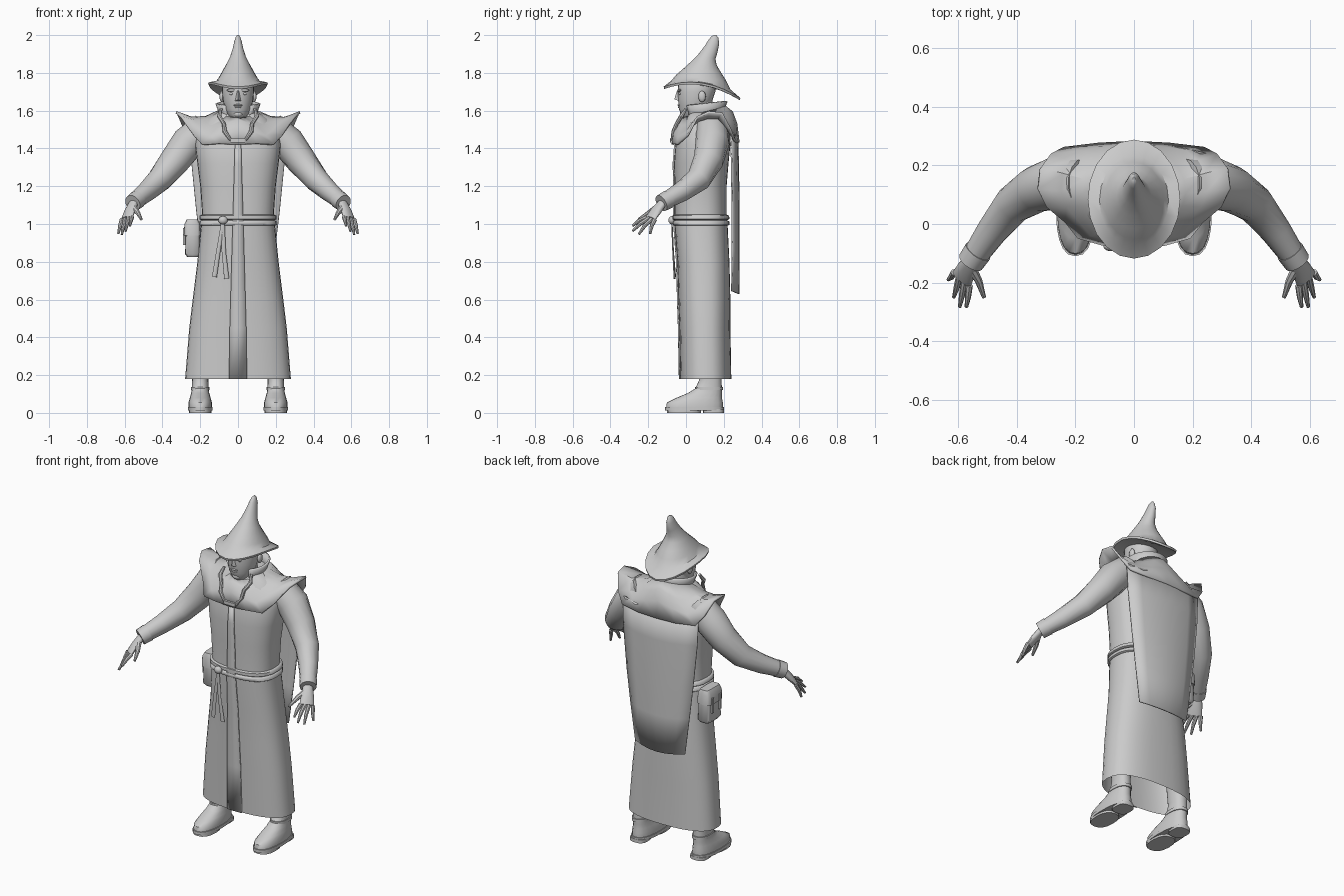
import bpy, bmesh, math
from mathutils import Vector

if "Cube" in bpy.data.objects:
    bpy.data.objects.remove(bpy.data.objects["Cube"])

GREY = bpy.data.materials.new("plain grey")
GREY.diffuse_color = (0.6, 0.6, 0.6, 1)
GREY.use_nodes = True
GREY.node_tree.nodes["Principled BSDF"].inputs["Base Color"].default_value = GREY.diffuse_color


def make(name, verts, faces, angle=40, thick=0.0, hull=False):
    bm = bmesh.new()
    vs = [bm.verts.new(v) for v in verts]
    if hull:
        bmesh.ops.convex_hull(bm, input=vs)
    for f in faces:
        bm.faces.new([vs[i] for i in f])
    bmesh.ops.recalc_face_normals(bm, faces=bm.faces)
    me = bpy.data.meshes.new(name)
    bm.to_mesh(me)
    bm.free()
    me.materials.append(GREY)
    me.shade_smooth()
    me.set_sharp_from_angle(angle=math.radians(angle))
    ob = bpy.data.objects.new(name, me)
    bpy.context.collection.objects.link(ob)
    if thick:
        mod = ob.modifiers.new("thickness", 'SOLIDIFY')
        mod.thickness = thick
        mod.offset = 0
    return ob


def loft(name, rings, closed=True, caps=(True, True), angle=40, thick=0.0):
    n = len(rings[0])
    verts = [p for r in rings for p in r]
    faces = []
    for j in range(len(rings) - 1):
        for i in range(n if closed else n - 1):
            k = (i + 1) % n
            faces.append((j*n + i, j*n + k, (j+1)*n + k, (j+1)*n + i))
    if closed and caps[0]:
        faces.append(range(n))
    if closed and caps[1]:
        faces.append(range(len(verts) - n, len(verts)))
    return make(name, verts, faces, angle, thick)


def oval(z, cy, rx, ry, cx=0.0, n=24, p=2.0):
    pts = []
    for i in range(n):
        a = 2 * math.pi * i / n
        c, s = math.cos(a), math.sin(a)
        pts.append((cx + rx * math.copysign(abs(c) ** (2/p), c),
                    cy + ry * math.copysign(abs(s) ** (2/p), s), z))
    return pts


def tube(name, path, radii, n=12, flat=1.0):
    path = [Vector(p) for p in path]
    rings = []
    for i, p in enumerate(path):
        t = (path[min(i+1, len(path)-1)] - path[max(i-1, 0)]).normalized()
        u = t.cross(Vector((1, 0, 0))).normalized()
        v = u.cross(t)
        rings.append([p + radii[i] * (u * flat * math.cos(a) + v * math.sin(a))
                      for a in (2 * math.pi * k / n for k in range(n))])
    return loft(name, rings)


def ball(name, c, r):
    rings = [oval(c[2] + r[2] * math.sin(a), c[1], r[0] * math.cos(a), r[1] * math.cos(a), c[0], 12)
             for a in (-1.4, -0.9, -0.4, 0, 0.4, 0.9, 1.4)]
    return loft(name, rings, angle=60)


# Robe: height, half width, front y, back y
ROBE = [(.18, .28, -.03, .24), (.45, .258, -.035, .235), (.6, .24, -.04, .235),
        (.8, .215, -.045, .23), (1.0, .195, -.06, .22), (1.06, .19, -.06, .215),
        (1.2, .2, -.06, .215), (1.32, .215, -.063, .225), (1.42, .228, -.055, .235),
        (1.5, .215, -.03, .23), (1.56, .16, .0, .21), (1.6, .09, .02, .19)]
P = 2.5


def robe_at(z):
    for a, b in zip(ROBE, ROBE[1:]):
        if z <= b[0]:
            t = (z - a[0]) / (b[0] - a[0])
            rx, y0, y1 = (a[k] + t * (b[k] - a[k]) for k in (1, 2, 3))
            return rx, (y0 + y1) / 2, (y1 - y0) / 2


def robe_ring(z, grow=0.0):
    rx, cy, ry = robe_at(z)
    return oval(z, cy, rx + grow, ry + grow, n=32, p=P)


def robe_front(x, z):
    rx, cy, ry = robe_at(z)
    return cy - ry * (1 - abs(x / rx) ** P) ** (1 / P)


loft("robe", [robe_ring(r[0]) for r in ROBE], caps=(False, True), angle=35)

# Front overlap panel
rows = []
for z in [r[0] for r in ROBE[:9]]:
    w = .048 if z < .3 else .048 - (z - .3) * .028
    rows.append([(x, robe_front(x, z) - .004, z) for x in (-w, 0, w)])
loft("front_panel", rows, closed=False, thick=.008)

# Belt: two wrapped bands, knot and hanging ends
for name, z, g in (("belt_lower", 1.005, .01), ("belt_upper", 1.035, .012)):
    loft(name, [robe_ring(z - .014, .002), robe_ring(z - .009, g),
                robe_ring(z + .009, g), robe_ring(z + .014, .002)], angle=60)
ball("belt_knot", (-.08, -.075, 1.02), (.025, .018, .022))
tube("sash_end_left", [(-.08, -.075, 1.01), (-.105, -.068, .85), (-.125, -.058, .72)],
     [.009, .011, .013], 8, .4)
tube("sash_end_right", [(-.08, -.075, 1.01), (-.075, -.068, .85), (-.06, -.06, .71)],
     [.009, .011, .013], 8, .4)

# Pouch at the hip, with its flap
loft("pouch", [oval(z, .12, rx, ry, -.24, 16, 5) for z, rx, ry in
               ((.825, .028, .055), (.84, .04, .067), (.99, .036, .065), (1.015, .026, .06))])
loft("pouch_flap", [oval(z, .12, rx, ry, -.242, 16, 5) for z, rx, ry in
                    ((.94, .044, .071), (1.0, .042, .07), (1.025, .028, .062))])
for y in (.085, .155):
    loft("pouch_strap", [oval(z, y, .006, .008, -.285, 8, 5) for z in (.89, .98)])

# Shoulder mantle: outer edge from front centre to back centre, mirrored
EDGE = [(0, -.07, 1.42), (.1, -.07, 1.425), (.19, -.045, 1.42), (.235, .01, 1.47),
        (.30, .06, 1.565), (.328, .12, 1.592), (.32, .19, 1.585), (.285, .235, 1.5),
        (.24, .258, 1.44), (.12, .272, 1.43), (0, .278, 1.43)]
half = []
for i, e in enumerate(EDGE):
    a = math.pi * i / 10
    inner = Vector((.1 * math.sin(a), .1 - .108 * math.cos(a), 1.59 - .03 * math.cos(a)))
    outer = Vector(e)
    col = [inner]
    for t in (.33, .66):
        m = inner.lerp(outer, t)
        m.z += .035 - .065 * e[0] / .33
        if i < 4 or i > 7:
            m.y += .012 * (1 if i > 7 else -1)
        col.append(m)
    half.append(col + [outer])
cols = half + [[Vector((-p.x, p.y, p.z)) for p in c] for c in half[-2:0:-1]]
loft("mantle", [[c[k] for c in cols] for k in range(4)], caps=(False, False), thick=.012)

# Back cape
rows = []
for z, w, y in ((1.47, .25, .272), (1.3, .245, .277), (1.05, .22, .28), (.85, .195, .28), (.63, .165, .278)):
    rows.append([(u * w, y - .035 * u * u, z + .015 * u * u) for u in (-1, -.66, -.33, 0, .33, .66, 1)])
loft("cape", rows, closed=False, thick=.008)

# Standing collar, open at the front
rows = []
for z, r in ((1.565, .098), (1.6, .1), (1.638, .114)):
    rows.append([(r * math.sin(a), .1 - r * math.cos(a), z - .012 * math.cos(a))
                 for a in (.6 + i * (2 * math.pi - 1.2) / 20 for i in range(21))])
loft("collar", rows, closed=False, thick=.012)
loft("clasp", [oval(z, -.075, .04, .01, n=16, p=6) for z in (1.432, 1.452)])

# Head
loft("head", [oval(*r) for r in ((1.555, .015, .028, .028), (1.575, .028, .052, .052),
     (1.61, .04, .07, .078), (1.66, .05, .081, .092), (1.70, .055, .084, .1),
     (1.75, .06, .084, .1), (1.8, .06, .05, .06))], angle=60)
loft("neck", [oval(z, .075, .062, .065) for z in (1.5, 1.66)])
make("nose", [(-.008, -.038, 1.71), (.008, -.038, 1.71), (-.018, -.035, 1.65),
              (.018, -.035, 1.65), (0, -.062, 1.66), (0, -.048, 1.705)], [], 50, hull=True)
ball("upper_lip", (0, -.036, 1.629), (.024, .009, .006))
ball("lower_lip", (0, -.034, 1.618), (.02, .009, .006))
ball("chin", (0, -.015, 1.582), (.025, .018, .018))

# Hat: brim that droops to the back, and a bent crown


def hat_ring(z, cy, rx, ry, tilt=0.0, droop=0.0):
    return [(x, y, h - tilt * (y - cy) / ry - droop * ((y - cy) / ry) ** 2)
            for x, y, h in oval(z, cy, rx, ry, n=20)]


loft("hat", [hat_ring(*r) for r in (
    (1.735, .08, .09, .125, .02, .01), (1.735, .085, .155, .2, .03, .05),
    (1.747, .085, .158, .203, .03, .05), (1.752, .08, .118, .155, .025, .015),
    (1.775, .08, .102, .132, .015), (1.81, .085, .082, .102, .01),
    (1.85, .095, .06, .068, .01), (1.885, .11, .042, .046, .012),
    (1.925, .132, .029, .035, .015), (1.965, .148, .02, .028, .01),
    (1.99, .153, .012, .018, .004), (2.0, .155, .004, .006))], angle=45)

for s, side in ((1, "left"), (-1, "right")):
    def m(*p):
        return (s * p[0], p[1], p[2])

    # Face sides and hanging braids
    ball("ear_" + side, m(.086, .085, 1.675), (.012, .02, .03))
    ball("brow_" + side, m(.034, -.034, 1.708), (.026, .01, .008))
    ball("eye_" + side, m(.034, -.031, 1.69), (.012, .008, .007))
    tube("braid_" + side, [m(.09, .0, 1.61), m(.1, -.025, 1.57), m(.075, -.05, 1.53),
                           m(.07, -.065, 1.49), m(.04, -.074, 1.445)],
         [.008, .012, .01, .012, .008], 8)

    # Sleeve and cuff
    tube("sleeve_" + side, [m(.17, .14, 1.51), m(.265, .14, 1.43), m(.335, .118, 1.335),
                            m(.415, .065, 1.235), m(.485, -.025, 1.17), m(.552, -.122, 1.115)],
         [.085, .09, .08, .066, .053, .042], 14)
    tube("cuff_" + side, [m(.532, -.093, 1.131), m(.558, -.131, 1.11)], [.049, .046], 14)

    # Hand: palm, four fingers and thumb
    first, last = Vector((.562, -.21, 1.035)), Vector((.614, -.165, 1.025))
    across = (last - first).normalized()
    out = across.cross(Vector((.03, -.07, -.08))).normalized()
    pts = []
    for c, w, h in (((.55, -.12, 1.118), .026, .02), ((.572, -.158, 1.07), .036, .02),
                    ((.588, -.188, 1.03), .04, .014)):
        for k in range(10):
            a = math.pi * k / 5
            pts.append(m(*(Vector(c) + across * w * math.cos(a) + out * h * math.sin(a))))
    make("palm_" + side, pts, [], 60, hull=True)
    tips = ((.572, -.283, .99), (.595, -.283, .962), (.615, -.25, .945), (.634, -.19, .948))
    for i, tip in enumerate(tips):
        base = first.lerp(last, i / 3)
        mid = base.lerp(Vector(tip), .5) - Vector((0, .004, -.004))
        tube("finger_" + side, [m(*base), m(*mid), m(*tip)], [.012, .0105, .006], 8)
    tube("thumb_" + side, [m(.555, -.15, 1.09), m(.53, -.195, 1.06), m(.512, -.25, 1.025)],
         [.018, .013, .007], 8)

    # Boot: sole, heel and upper
    x = s * .2
    loft("sole_" + side, [oval(z, .045, .066, .155, x, 20, 2.4) for z in (.012, .03)])
    loft("heel_" + side, [oval(z, .145, .05, .055, x, 16, 3) for z in (0, .02)])
    loft("tread_" + side, [oval(z, -.01, .06, .09, x, 16, 2.4) for z in (0, .02)])
    loft("boot_" + side, [oval(z, cy, rx, ry, x, 20, 2.3) for z, cy, rx, ry in (
        (.028, .045, .062, .15), (.055, .047, .062, .148), (.08, .07, .055, .12),
        (.105, .1, .048, .09), (.13, .12, .044, .07), (.18, .13, .043, .058),
        (.3, .125, .05, .062))], angle=50)
    loft("ankle_strap_" + side, [oval(z, .122, .049, .074, x, 20, 2.3) for z in (.12, .138)])
